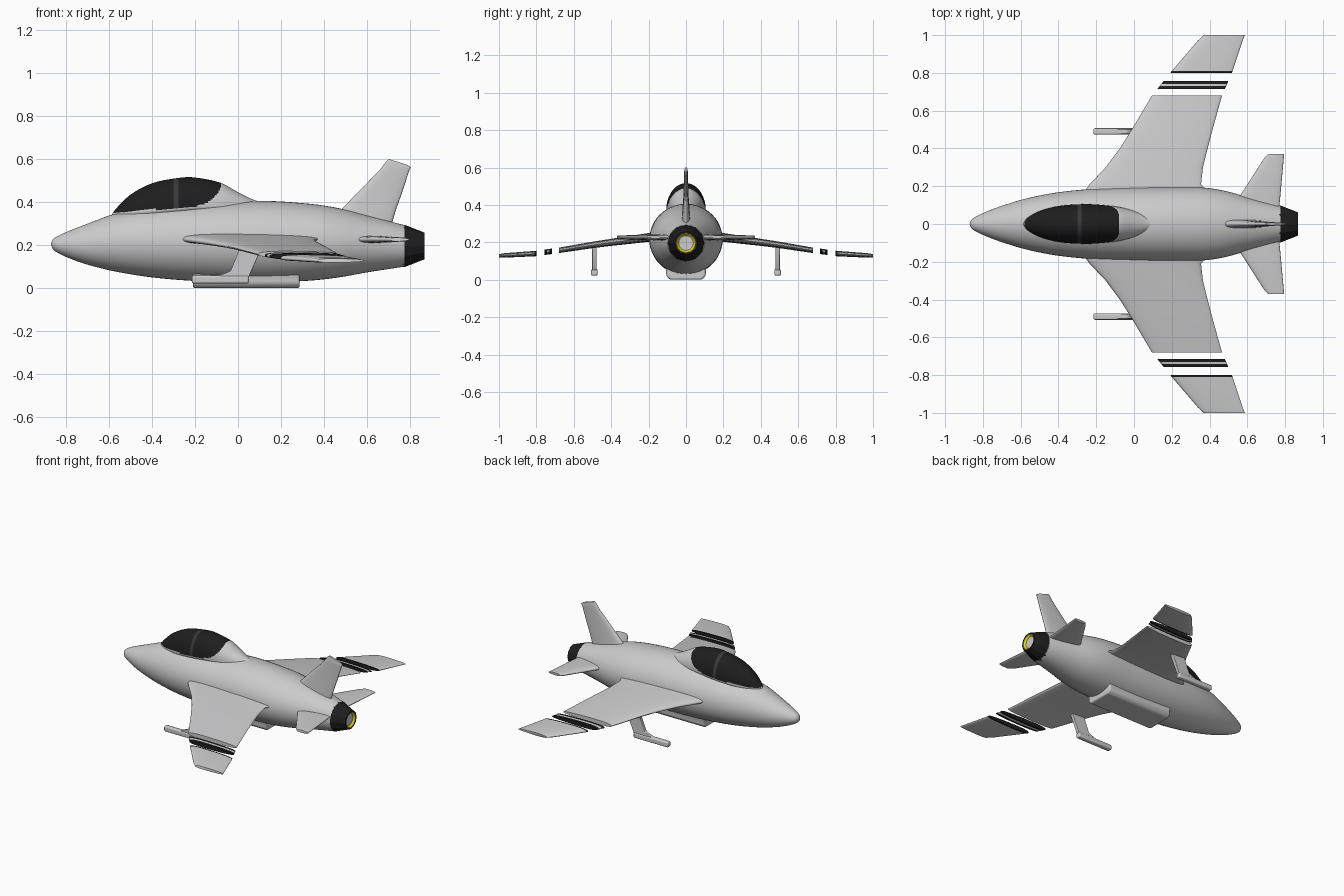
import bpy, bmesh, math
from mathutils import Vector

if "Cube" in bpy.data.objects:
    bpy.data.objects.remove(bpy.data.objects["Cube"])


def material(name, r, g, b):
    m = bpy.data.materials.new(name)
    m.diffuse_color = (r, g, b, 1)
    m.use_nodes = True
    m.node_tree.nodes["Principled BSDF"].inputs["Base Color"].default_value = m.diffuse_color
    return m


GREY = material("light_grey", 0.60, 0.60, 0.61)
BLACK = material("black", 0.013, 0.013, 0.013)
FRAME = material("charcoal", 0.04, 0.04, 0.045)
YELLOW = material("yellow", 0.75, 0.68, 0.01)


def interp(table, x, col):
    """Smooth cubic interpolation of one column of a station table."""
    n = len(table)
    i = max(k for k in range(n - 1) if table[k][0] <= x + 1e-9)

    def slope(k):
        a, b = table[max(k - 1, 0)], table[min(k + 1, n - 1)]
        return (b[col] - a[col]) / (b[0] - a[0])
    p, q = table[i], table[i + 1]
    h = q[0] - p[0]
    t = (x - p[0]) / h
    return ((2*t**3 - 3*t*t + 1) * p[col] + (t**3 - 2*t*t + t) * h * slope(i)
            + (3*t*t - 2*t**3) * q[col] + (t**3 - t*t) * h * slope(i + 1))


def loft(name, rings, mats=(GREY,), rule=None, angle=40):
    """Skin a list of closed rings, cap both ends, colour faces by a rule."""
    bm = bmesh.new()
    vs = [[bm.verts.new(p) for p in ring] for ring in rings]
    n = len(vs[0])
    for a, b in zip(vs, vs[1:]):
        for i in range(n):
            bm.faces.new((a[i], a[(i + 1) % n], b[(i + 1) % n], b[i]))
    bm.faces.new(vs[0])
    bm.faces.new(vs[-1])
    bmesh.ops.recalc_face_normals(bm, faces=bm.faces)
    if rule:
        for f in bm.faces:
            f.material_index = rule(f.calc_center_median())
    me = bpy.data.meshes.new(name)
    bm.to_mesh(me)
    bm.free()
    for m in mats:
        me.materials.append(m)
    ob = bpy.data.objects.new(name, me)
    bpy.context.collection.objects.link(ob)
    bpy.ops.object.select_all(action='DESELECT')
    ob.select_set(True)
    bpy.context.view_layer.objects.active = ob
    bpy.ops.object.shade_smooth_by_angle(angle=math.radians(angle))
    return ob


def bevel(ob, width, segments=3):
    m = ob.modifiers.new("round", 'BEVEL')
    m.width, m.segments, m.limit_method = width, segments, 'ANGLE'


def ellipse(x, cz, w, up, down, n):
    pts = []
    for k in range(n):
        a = 2 * math.pi * k / n
        s = math.sin(a)
        pts.append(Vector((x, w * math.cos(a), cz + s * (up if s > 0 else down))))
    return pts


# Fuselage: x, half width, top, bottom
BODY = [(-.87, .003, .208, .202), (-.86, .024, .228, .18), (-.83, .043, .246, .16),
        (-.78, .066, .268, .137), (-.7, .096, .299, .109), (-.57, .135, .346, .077),
        (-.4, .168, .375, .05), (-.2, .187, .393, .033), (0, .194, .404, .026),
        (.15, .196, .405, .026), (.35, .194, .39, .036), (.47, .178, .371, .05),
        (.6, .143, .338, .073), (.775, .098, .292, .1)]
rings = []
for i in range(81):
    t = i / 80
    x = -.87 + 1.645 * (.45 * t + .55 * t * t)
    w, top, bot = (interp(BODY, x, c) for c in (1, 2, 3))
    cz = (top + bot) / 2
    rings.append(ellipse(x, cz, w, top - cz, cz - bot, 48))
loft("fuselage", rings)

# Canopy and its rear fairing: x, half width, top, base
CANOPY = [(-.585, .006, .345, .338), (-.565, .032, .372, .344), (-.5, .068, .434, .351),
          (-.4, .095, .487, .36), (-.27, .105, .513, .372), (-.2, .103, .514, .378),
          (-.08, .09, .489, .38), (0, .07, .446, .375), (.06, .05, .416, .365),
          (.13, .02, .39, .35)]


def canopy_colour(c):
    edge = .35 + .085 * (c.x + .57)
    if c.x > -.2:
        u = (c.x + .2) / .122
        if u >= 1:
            return 0
        edge += .1 * (1 - math.sqrt(1 - u * u))
    if c.z < edge:
        return 0
    return 2 if -.3 < c.x < -.275 else 1


rings = []
for i in range(131):
    x = -.585 + .715 * i / 130
    w, top, base = (interp(CANOPY, x, c) for c in (1, 2, 3))
    rings.append(ellipse(x, base, w, top - base, .04, 96))
loft("canopy", rings, (GREY, BLACK, FRAME), canopy_colour)


def foil(le, te, t, n=32):
    """Rounded blade section as (chord position, thickness) pairs."""
    pts = []
    for k in range(n):
        a = 2 * math.pi * k / n
        c, s = math.cos(a), math.sin(a)
        u = .5 + .5 * math.copysign(abs(c) ** .8, c)
        pts.append((le + (te - le) * u,
                    math.copysign(abs(s) ** .75, s) * t * (1 - .35 * u)))
    return pts


def blade(name, stations, side, mat=GREY):
    """Horizontal blade; station = span y, leading x, trailing x, height, half thickness."""
    return loft(name, [[Vector((x, side * y, z + h)) for x, h in foil(le, te, t)]
                       for y, le, te, z, t in stations], (mat,), angle=50)


WING = [(.1, -.3, .4, .232, .032), (.17, -.265, .39, .228, .03), (.21, -.235, .355, .225, .027),
        (.3, -.15, .365, .213, .025), (.4, -.075, .39, .2, .022), (.5, -.012, .416, .186, .02),
        (.68, .095, .466, .157, .017), (.805, .196, .52, .14, .017),
        (.97, .337, .575, .13, .014), (1.0, .37, .587, .128, .011)]


def cut(y):
    return (y,) + tuple(next(a[c] + (b[c] - a[c]) * (y - a[0]) / (b[0] - a[0])
                             for a, b in zip(WING, WING[1:]) if a[0] <= y <= b[0])
                        for c in range(1, 5))


for side, label in ((1, "left"), (-1, "right")):
    # Main wing, separate stripe segment and wing tip
    blade(label + "_wing", WING[:7], side)
    blade(label + "_stripe_inner", [cut(.716), cut(.73)], side, BLACK)
    blade(label + "_stripe_middle", [cut(.73), cut(.742)], side)
    blade(label + "_stripe_outer", [cut(.742), cut(.756)], side, BLACK)
    blade(label + "_tip_edge", [cut(.8), cut(.809)], side, BLACK)
    blade(label + "_wing_tip", [cut(.809)] + WING[8:], side)
    # Tailplane
    blade(label + "_tailplane", [(.05, .5, .765, .226, .02), (.15, .562, .775, .226, .018),
                                 (.35, .69, .793, .226, .013), (.37, .71, .795, .226, .01)], side)
    # Under-wing pylon and launch rail
    prof = [(-.11, .05), (.05, .05), (.1, .165), (.1, .185), (0, .185), (0, .165), (-.035, .08)]
    bevel(loft(label + "_pylon", [[Vector((x, side * y, z)) for x, z in prof]
                                  for y in (.478, .502)], angle=30), .004)
    rail = [(-.215, .022), (.05, .022), (.05, .058), (-.215, .058)]
    bevel(loft(label + "_rail", [[Vector((x, side * y, z)) for x, z in rail]
                                 for y in (.473, .507)], angle=30), .008)

# Tail fin: height, leading x, trailing x, half thickness, forward lift of the rounded top
FIN = [(.28, .38, .71, .034), (.36, .475, .733, .024), (.45, .562, .765, .016),
       (.55, .66, .797, .012), (.58, .688, .804, .011), (.592, .7, .79, .008)]
loft("tail_fin", [[Vector((x, h, z + (.008 - .028 * (x - le) / (te - le) if z > .56 else 0)))
                   for x, h in foil(le, te, t)] for z, le, te, t in FIN], angle=50)

# Belly fairing
belly = [(-.085, 0), (.085, 0), (.105, .02), (.108, .075), (.13, .11), (-.13, .11),
         (-.108, .075), (-.105, .02)]
bevel(loft("belly_fairing", [[Vector((x, y, z)) for y, z in belly]
                             for x in (-.21, .287)], angle=30), .01)

# Exhaust nozzle with glowing inside
CZ = .196
loft("nozzle", [ellipse(x, CZ, r, r, r, 12) for x, r in
                ((.76, .099), (.775, .098), (.867, .062), (.867, .053), (.85, .052))],
     (BLACK,), angle=25)


def exhaust(name, stations, mat):
    loft(name, [ellipse(x, CZ, r, r, r, 24) for x, r in stations], (mat,))


# Cup shapes sitting just in front of the nozzle's inner wall
exhaust("exhaust_ring", [(.849, .053), (.866, .053), (.866, .05), (.853, .038), (.849, .038)], YELLOW)
exhaust("exhaust_core", [(.849, .039), (.854, .039)], GREY)
